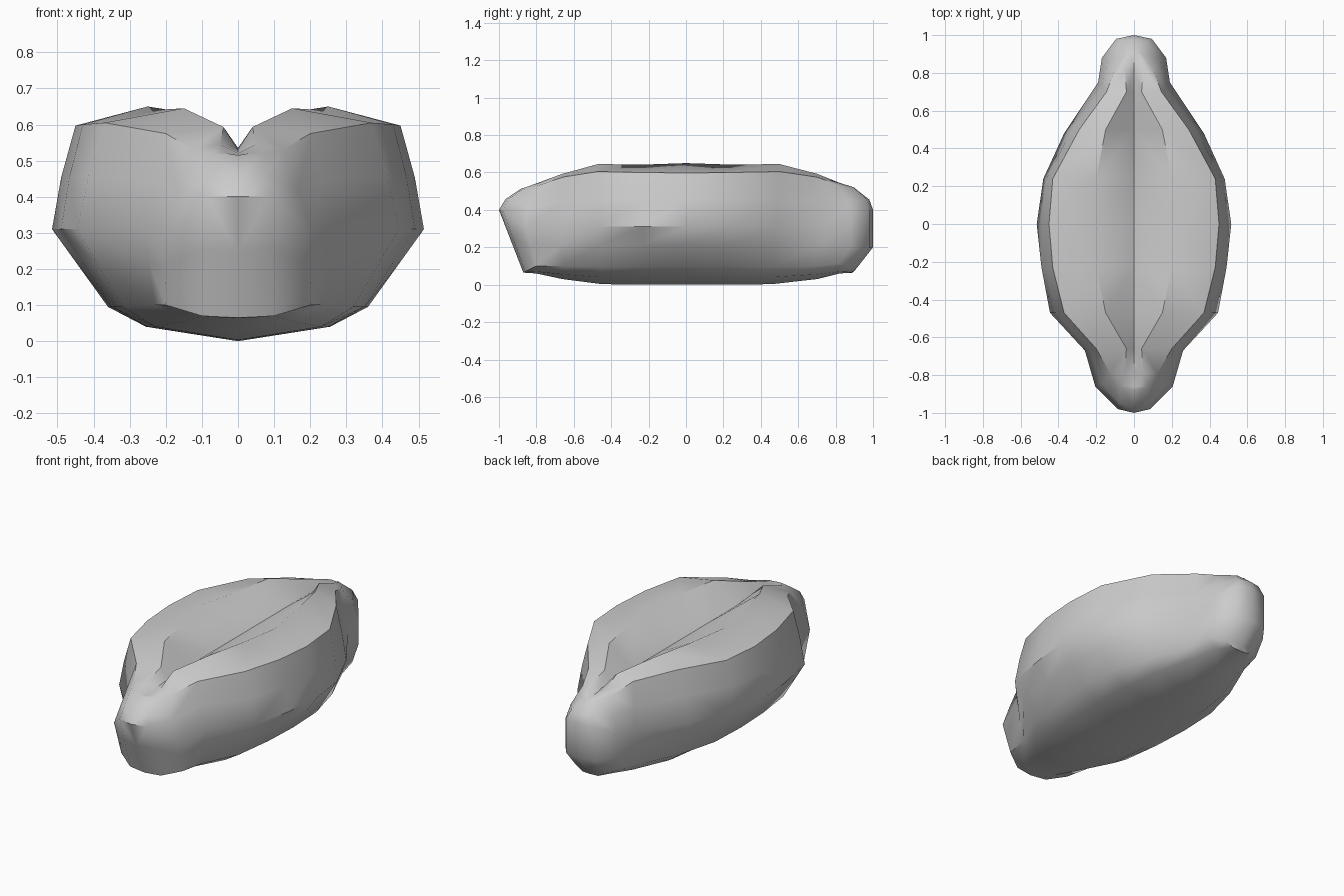
import bpy, bmesh, math
from mathutils import Vector

if "Cube" in bpy.data.objects:
    bpy.data.objects.remove(bpy.data.objects["Cube"])

# Stations round one half, front to back:
# widest x, y, z | top rim x, y, z | bottom rim x, y, z
STATIONS = [
    (0.00, -1.00, .40, 0.00, -0.88, .515, 0.00, -0.87, .065),
    (0.085, -0.98, .40, 0.07, -0.86, .52, 0.10, -0.86, .07),
    (0.205, -0.86, .30, 0.125, -0.79, .53, 0.20, -0.80, .10),
    (0.26, -0.67, .31, 0.20, -0.66, .575, 0.23, -0.66, .10),
    (0.445, -0.47, .31, 0.37, -0.47, .605, 0.32, -0.45, .095),
    (0.49, -0.23, .31, 0.43, -0.23, .60, 0.35, -0.22, .095),
    (0.515, 0.00, .31, 0.45, 0.00, .597, 0.36, 0.00, .095),
    (0.48, 0.24, .31, 0.43, 0.24, .60, 0.35, 0.23, .095),
    (0.37, 0.48, .31, 0.29, 0.50, .605, 0.29, 0.46, .095),
    (0.19, 0.75, .31, 0.145, 0.70, .575, 0.19, 0.70, .10),
    (0.17, 0.88, .34, 0.10, 0.82, .53, 0.17, 0.82, .115),
    (0.095, 0.98, .40, 0.04, 0.90, .515, 0.09, 0.89, .09),
    (0.00, 1.00, .40, 0.00, 0.91, .51, 0.00, 0.91, .085),
]
# Upper ridge x, z and centre groove z for front half of the stations (mirrored to back)
RIDGE = [(0, .515, .515), (.03, .52, .515), (.05, .545, .52), (.04, .593, .53),
         (.15, .645, .535), (.20, .642, .535), (.25, .65, .535)]
# Underside: bulge x, z and keel z
UNDER = [(0, .065, .065), (.05, .066, .064), (.10, .07, .06), (.15, .055, .03),
         (.23, .04, .003), (.25, .04, 0), (.255, .04, 0)]


def half_profile(i):
    """Cross-section from keel, out round the side, and in to the groove."""
    s = STATIONS[i]
    mid, top, low = Vector(s[:3]), Vector(s[3:6]), Vector(s[6:9])
    k = min(i, 12 - i)
    if k == 0:
        keel = bulge = low
        ridge = groove = top
    else:
        (rx, rz, gz), (ux, uz, kz) = RIDGE[k], UNDER[k]
        keel, bulge = Vector((0, low.y, kz)), Vector((min(ux, low.x * .75), low.y, uz))
        ridge, groove = Vector((min(rx, top.x * .6), top.y, rz)), Vector((0, top.y, gz))
    lower = low.lerp(mid, .55)
    if i > 9:                                   # fuller rear tip
        lower = Vector((mid.x, mid.y, .20))
    upper = mid.lerp(top, .5)
    upper.x *= 1.015
    if k < 3:                                   # rounded end lobes
        upper.y += .025 * (-1 if i < 6 else 1)
    return [keel, bulge, low, lower, mid, upper, top, ridge, groove]


def loft_half(bm, side):
    rows = [[bm.verts.new((p.x * side, p.y, p.z)) for p in half_profile(i)]
            for i in range(len(STATIONS))]
    for a, b in zip(rows, rows[1:]):
        for j in range(len(a) - 1):
            bm.faces.new((a[j], a[j + 1], b[j + 1], b[j]))


# Faceted seed-like shell with a grooved top
bm = bmesh.new()
for side in (1, -1):
    loft_half(bm, side)
bmesh.ops.remove_doubles(bm, verts=bm.verts, dist=.0005)
bmesh.ops.dissolve_degenerate(bm, edges=bm.edges, dist=.0005)
bmesh.ops.recalc_face_normals(bm, faces=bm.faces)
mesh = bpy.data.meshes.new("grooved_shell")
bm.to_mesh(mesh)
bm.free()
shell = bpy.data.objects.new("grooved_shell", mesh)
bpy.context.collection.objects.link(shell)
bpy.context.view_layer.objects.active = shell
shell.select_set(True)
bpy.ops.object.shade_smooth_by_angle(angle=math.radians(42))
